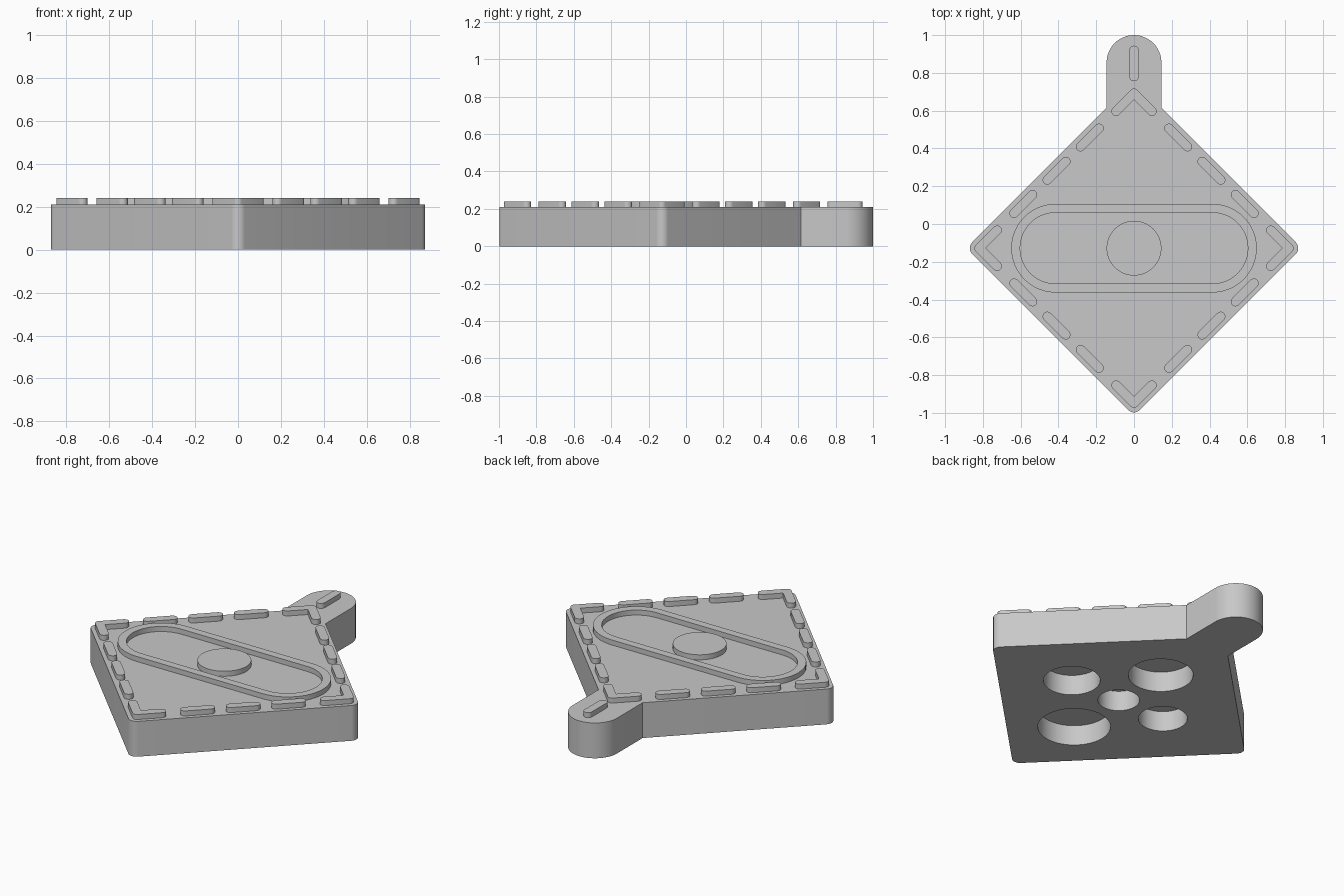
import bpy
import bmesh
from math import pi, sin, cos, radians, sqrt
from mathutils import Matrix, Vector

cube = bpy.data.objects.get("Cube")
if cube:
    bpy.data.objects.remove(cube, do_unlink=True)

grey = bpy.data.materials.new("light grey")
grey.use_nodes = True
COLOUR = (0.58, 0.58, 0.58, 1)
grey.diffuse_color = COLOUR
grey.node_tree.nodes["Principled BSDF"].inputs["Base Color"].default_value = COLOUR

CENTRE_Y = -0.128   # middle of the square plate
TOP = 0.21          # plate thickness
RAISED = 0.24       # top of the raised pattern
SUNK = 0.205        # raised parts start just inside the plate
HALF = 0.888        # half diagonal of the plate before rounding
LINE = 0.82         # half diagonal of the dashed border
W = 0.025           # half width of a dash


def arc(cx, cy, r, start, end, n=16):
    angles = [radians(start + (end - start) * i / n) for i in range(n + 1)]
    return [(cx + r * cos(a), cy + r * sin(a)) for a in angles]


def stadium(half_length, r, n=16):
    d = half_length - r
    return arc(d, 0, r, -90, 90, n) + arc(-d, 0, r, 90, 270, n)


def turned(points, angle, offset=(0, 0)):
    m = Matrix.Rotation(radians(angle), 2)
    return [m @ Vector(p) + Vector(offset) for p in points]


def prism(name, outer, z0, z1, inner=None):
    """Upright solid from an outline, or a ring if an inner outline is given."""
    bm = bmesh.new()

    def loop(points, z):
        return [bm.verts.new((x, y + CENTRE_Y, z)) for x, y in points]

    def bridge(a, b):
        for i in range(len(a)):
            j = (i + 1) % len(a)
            bm.faces.new((a[i], a[j], b[j], b[i]))

    low, high = loop(outer, z0), loop(outer, z1)
    bridge(low, high)
    if inner:
        in_low, in_high = loop(inner, z0), loop(inner, z1)
        bridge(high, in_high)
        bridge(in_high, in_low)
        bridge(in_low, low)
    else:
        bm.faces.new(high)
        bm.faces.new(low[::-1])
    bmesh.ops.recalc_face_normals(bm, faces=bm.faces)
    mesh = bpy.data.meshes.new(name)
    bm.to_mesh(mesh)
    bm.free()
    mesh.materials.append(grey)
    obj = bpy.data.objects.new(name, mesh)
    bpy.context.collection.objects.link(obj)
    return obj


def activate(obj):
    bpy.ops.object.select_all(action='DESELECT')
    obj.select_set(True)
    bpy.context.view_layer.objects.active = obj


# Plate with rounded corners and a round-ended tab at the back
TAB = 0.145
R = 0.045
c = HALF - R * sqrt(2)
outline = arc(c, 0, R, -45, 45, 8) + [(TAB, HALF - TAB)]
outline += arc(0, 1 - TAB - CENTRE_Y, TAB, 0, 180, 32) + [(-TAB, HALF - TAB)]
outline += arc(-c, 0, R, 135, 225, 8) + arc(0, -c, R, 225, 315, 8)
plate = prism("plate", outline, 0, TOP)

# Five round pockets in the underside, growing around the centre one
DEPTH = 0.12
pockets = [(0, 0, 0.112), (0.33, 0, 0.153), (0, 0.352, 0.175),
           (-0.31, 0, 0.132), (0, -0.374, 0.196)]
for x, y, r in pockets:
    cutter = prism("pocket_cutter", arc(x, y, r, 0, 360, 64)[:-1], -0.1, DEPTH)
    cutter.hide_render = True
    cut = plate.modifiers.new("pocket", 'BOOLEAN')
    cut.operation = 'DIFFERENCE'
    cut.solver = 'EXACT'
    cut.object = cutter
    activate(plate)
    bpy.ops.object.modifier_apply(modifier=cut.name)
    bpy.data.objects.remove(cutter, do_unlink=True)

parts = [plate]

# Raised oval ring and centre disc
parts.append(prism("oval_ring", stadium(0.65, 0.235, 24), SUNK, RAISED,
                   stadium(0.603, 0.188, 24)))
parts.append(prism("centre_disc", arc(0, 0, 0.145, 0, 360, 64)[:-1], SUNK, RAISED))

# Dashes and corner brackets around the border, one set per side
ARM = 0.095
bracket = arc(LINE, 0, W, -45, 45, 6) + arc(LINE - ARM, ARM, W, 45, 225, 10)
bracket += [(LINE - W * sqrt(2), 0)] + arc(LINE - ARM, -ARM, W, 135, 315, 10)
dash = stadium(0.094, W, 10)
for side in range(4):
    parts.append(prism("corner_bracket", turned(bracket, 90 * side), SUNK, RAISED))
    for step in (-1, 0, 1):
        x = LINE / 2 + step * 0.176
        row = turned(dash, -45, (x, LINE - x))
        parts.append(prism("border_dash", turned(row, 90 * side), SUNK, RAISED))

# Dash on the tab
parts.append(prism("tab_dash", turned(dash, 90, (0, 0.85 - CENTRE_Y)), SUNK, RAISED))

for part in parts:
    activate(part)
    bpy.ops.object.shade_smooth_by_angle(angle=radians(30))
